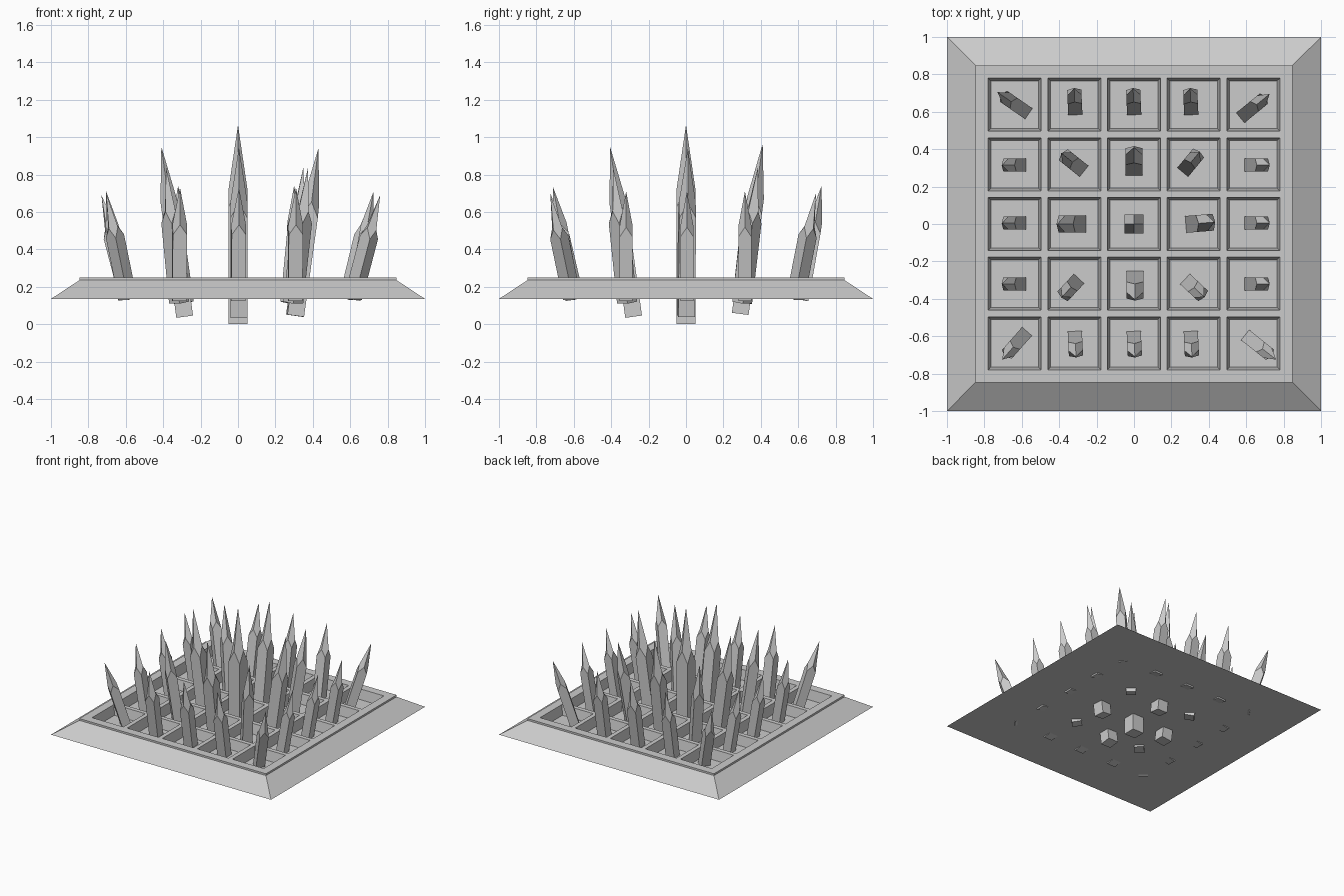
import bpy, bmesh
from math import atan2
from mathutils import Vector, Matrix

cube = bpy.data.objects.get("Cube")
if cube:
    bpy.data.objects.remove(cube, do_unlink=True)

stone = bpy.data.materials.new("grey_stone")
stone.use_nodes = True
GREY = (0.6, 0.6, 0.6, 1)
stone.diffuse_color = GREY
stone.node_tree.nodes["Principled BSDF"].inputs["Base Color"].default_value = GREY


def finish(bm, name):
    bmesh.ops.recalc_face_normals(bm, faces=bm.faces)
    mesh = bpy.data.meshes.new(name)
    bm.to_mesh(mesh)
    bm.free()
    mesh.materials.append(stone)
    obj = bpy.data.objects.new(name, mesh)
    bpy.context.scene.collection.objects.link(obj)
    return obj


# Base: a top sheet divided into bars and square pits, with a lip and sloped skirt
PITCH, PIT, TOP, RIM = 0.319, 0.142, 0.25, 0.848
lines = [-RIM]
for i in range(-2, 3):
    lines += [i * PITCH - PIT, i * PITCH + PIT]
lines.append(RIM)
bm = bmesh.new()
grid = [[bm.verts.new((x, y, TOP)) for x in lines] for y in lines]
pits = []
for j in range(len(lines) - 1):
    for i in range(len(lines) - 1):
        face = bm.faces.new((grid[j][i], grid[j][i + 1], grid[j + 1][i + 1], grid[j + 1][i]))
        if i % 2 and j % 2:
            pits.append(face)
border = [e for e in bm.edges if e.is_boundary]
bm.normal_update()
bmesh.ops.inset_individual(bm, faces=pits, thickness=0.02, depth=-0.08)
for z, half in ((0.235, RIM), (0.135, 1.0)):
    made = bmesh.ops.extrude_edge_only(bm, edges=border)["geom"]
    border = [g for g in made if isinstance(g, bmesh.types.BMEdge) and g.is_boundary]
    for v in (g for g in made if isinstance(g, bmesh.types.BMVert)):
        v.co = (v.co.x * half / RIM, v.co.y * half / RIM, z)
bmesh.ops.holes_fill(bm, edges=border, sides=0)
finish(bm, "pitted_base")


# Spike: square shaft with a four-faced point whose ridges meet the side centres
def spike(name, foot, tip, half):
    foot, tip = Vector(foot), Vector(tip)
    axis = tip - foot
    length = axis.length
    lean = axis.xy.length
    turn = atan2(axis.y, axis.x) if lean > 0.001 else 0
    bm = bmesh.new()
    corners = [(half, half), (-half, half), (-half, -half), (half, -half)]
    sides = [(0, half), (-half, 0), (0, -half), (half, 0)]
    low = [bm.verts.new((x, y, 0)) for x, y in corners]
    high = [bm.verts.new((x, y, length * 0.59)) for x, y in corners]
    mid = [bm.verts.new((x, y, length * 0.68)) for x, y in sides]
    apex = bm.verts.new((0, 0, length))
    bm.faces.new(low)
    for k in range(4):
        n = (k + 1) % 4
        bm.faces.new((low[k], low[n], high[n], mid[k], high[k]))
        bm.faces.new((mid[k - 1], high[k], mid[k], apex))
    tilt = atan2(lean, axis.z)
    bm.transform(Matrix.Translation(foot) @ Matrix.Rotation(turn, 4, "Z")
                 @ Matrix.Rotation(tilt, 4, "Y"))
    finish(bm, name)


spike("centre_spike", (0, 0, 0), (0, 0, 1.065), 0.05)

# Tall spikes beside the centre
spike("tall_spike_right", (-0.285, 0, 0.04), (-0.41, 0, 0.95), 0.045)
spike("tall_spike_left", (0.305, 0, 0.045), (0.43, 0.01, 0.94), 0.045)
spike("tall_spike_front", (0.005, -0.28, 0.04), (0.005, -0.405, 0.945), 0.045)
spike("tall_spike_back", (0, 0.29, 0.055), (0, 0.41, 0.965), 0.045)

# Inner diagonal spikes
spike("diagonal_spike_back_right", (-0.29, 0.30, 0.115), (-0.39, 0.38, 0.84), 0.038)
spike("diagonal_spike_back_left", (0.28, 0.30, 0.115), (0.35, 0.385, 0.84), 0.038)
spike("diagonal_spike_front_right", (-0.315, -0.315, 0.115), (-0.385, -0.39, 0.84), 0.038)
spike("diagonal_spike_front_left", (0.295, -0.315, 0.115), (0.375, -0.39, 0.84), 0.038)

# Short outer spikes along each side
for i, x in enumerate((-0.315, 0, 0.305)):
    spike(f"back_spike_{i}", (x, 0.615, 0.13), (x - 0.005, 0.725, 0.74), 0.038)
    spike(f"front_spike_{i}", (x, -0.605, 0.13), (x + 0.005, -0.71, 0.73), 0.038)
for i, y in enumerate((-0.32, 0.005, 0.315)):
    spike(f"right_spike_{i}", (-0.605, y, 0.13), (-0.705, y, 0.71), 0.035)
    spike(f"left_spike_{i}", (0.62, y, 0.13), (0.725, y, 0.71), 0.035)

# Corner spikes
spike("corner_spike_back_right", (-0.585, 0.605, 0.14), (-0.73, 0.705, 0.69), 0.035)
spike("corner_spike_back_left", (0.59, 0.585, 0.14), (0.725, 0.695, 0.7), 0.035)
spike("corner_spike_front_right", (-0.59, -0.595, 0.14), (-0.705, -0.725, 0.7), 0.035)
spike("corner_spike_front_left", (0.615, -0.61, 0.14), (0.76, -0.725, 0.69), 0.035)
